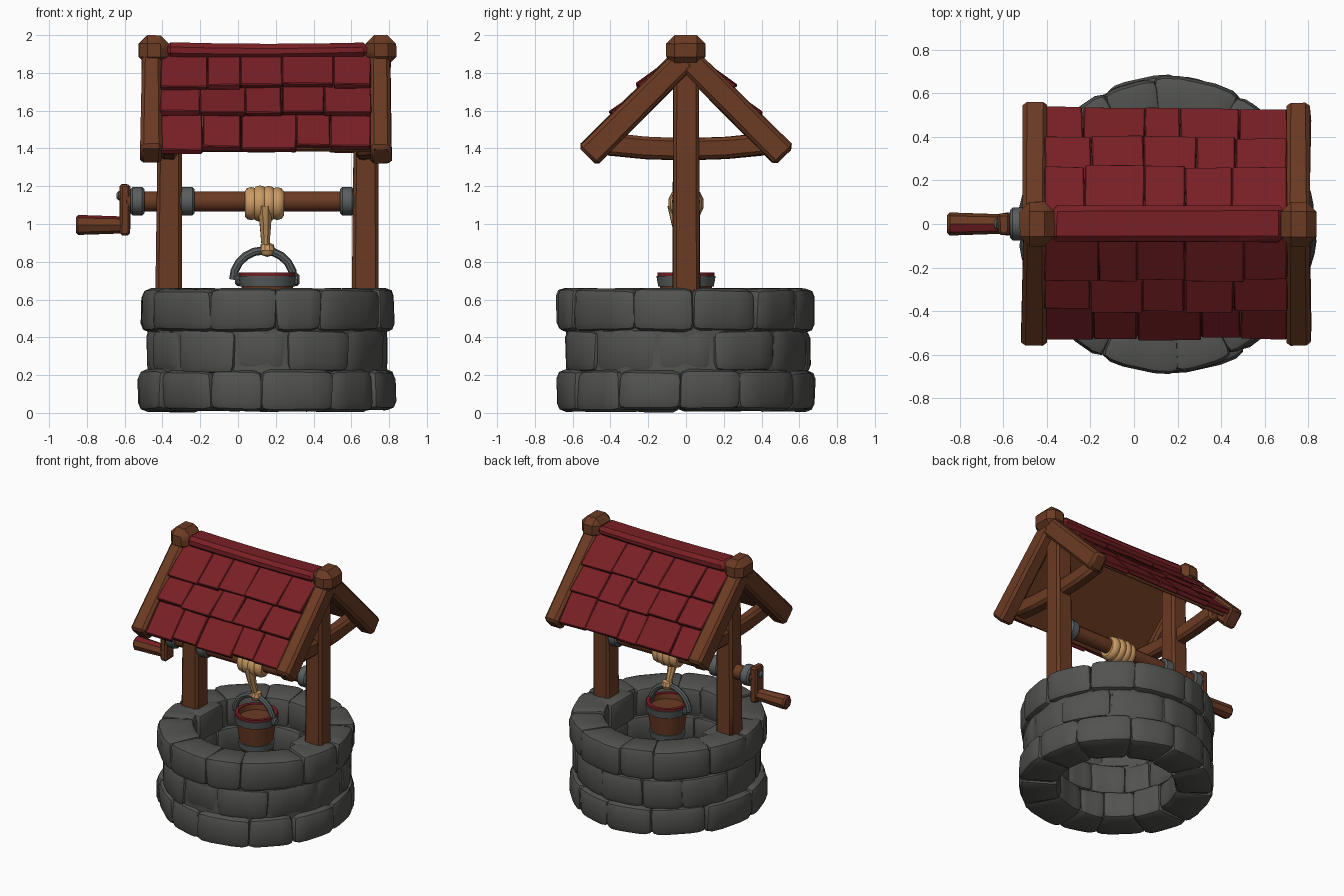
import bpy, bmesh, math, random
from mathutils import Vector, Matrix

if "Cube" in bpy.data.objects:
    bpy.data.objects.remove(bpy.data.objects["Cube"])

random.seed(4)
CX = 0.155          # centre of the stone ring
C = math.sqrt(0.5)  # 45 degree roof slope


def material(name, rgb):
    m = bpy.data.materials.new(name)
    m.diffuse_color = (*rgb, 1)
    m.use_nodes = True
    m.node_tree.nodes["Principled BSDF"].inputs["Base Color"].default_value = m.diffuse_color
    return m


STONE = material("grey stone", (0.085, 0.088, 0.081))
IRON = material("dull iron", (0.10, 0.113, 0.112))
WOOD = material("brown wood", (0.148, 0.044, 0.017))
RED = material("red shingle", (0.188, 0.014, 0.018))
ROPE = material("tan rope", (0.60, 0.33, 0.13))


def jit(a):
    return random.uniform(-a, a)


def finish(bm, name, mat):
    bmesh.ops.recalc_face_normals(bm, faces=bm.faces)
    me = bpy.data.meshes.new(name)
    bm.to_mesh(me)
    bm.free()
    ob = bpy.data.objects.new(name, me)
    bpy.context.collection.objects.link(ob)
    me.materials.append(mat)
    return ob


def block(size, bevel, segments=1, jitter=0.0):
    """Bevelled, slightly irregular box centred on the origin."""
    bm = bmesh.new()
    bmesh.ops.create_cube(bm, size=1)
    for v in bm.verts:
        v.co = Vector([v.co[i] * size[i] + jit(jitter) for i in range(3)])
    bmesh.ops.bevel(bm, geom=bm.edges[:], offset=bevel, segments=segments,
                    profile=0.5, affect='EDGES')
    return bm


def slice_axis(bm, axis, positions):
    normal = [0, 0, 0]
    normal[axis] = 1
    for p in positions:
        bmesh.ops.bisect_plane(bm, geom=bm.verts[:] + bm.edges[:] + bm.faces[:],
                               plane_co=[p * n for n in normal], plane_no=normal)


def beam(name, p0, p1, w, d, mat=WOOD, bevel=0.018, taper=1.0, sag=0.0, jitter=0.005):
    """Timber from p0 to p1; w is its width along x (or y for timbers along x)."""
    p0, p1 = Vector(p0), Vector(p1)
    length = (p1 - p0).length
    z = (p1 - p0).normalized()
    x = Vector((1, 0, 0)) if abs(z.x) < 0.5 else Vector((0, 1, 0))
    y = z.cross(x)
    bm = block((w, d, length), bevel, jitter=jitter)
    slice_axis(bm, 2, [-length / 4, 0, length / 4])
    for v in bm.verts:
        t = v.co.z / length + 0.5
        k = 1 + (taper - 1) * t
        v.co.x *= k
        v.co.y *= k
    bm.transform(Matrix.Translation((p0 + p1) / 2) @ Matrix((x, y, z)).transposed().to_4x4())
    for v in bm.verts:
        t = (v.co - p0).dot(z) / length
        v.co.z -= sag * 4 * t * (1 - t)
    return finish(bm, name, mat)


def lathe(name, profile, mat, origin, along_x=False, seg=16):
    """Spin a closed (radius, height) profile around z, or around x."""
    bm = bmesh.new()
    rings = []
    for i in range(seg):
        a = 2 * math.pi * i / seg
        rings.append([bm.verts.new((r * math.cos(a), r * math.sin(a), h)) for r, h in profile])
    n = len(profile)
    for i in range(seg):
        a, b = rings[i], rings[(i + 1) % seg]
        for j in range(n):
            bm.faces.new((a[j], b[j], b[(j + 1) % n], a[(j + 1) % n]))
    bmesh.ops.remove_doubles(bm, verts=bm.verts, dist=1e-4)
    if along_x:
        bm.transform(Matrix.Rotation(math.pi / 2, 4, 'Y'))
    bm.transform(Matrix.Translation(origin))
    return finish(bm, name, mat)


def rod(name, x0, x1, z, r, mat, r2=None, seg=12):
    r2 = r2 or r
    L = x1 - x0
    b = min(0.012, L / 4)
    prof = [(0, 0), (r - b, 0), (r, b), (r2, L - b), (r2 - b, L), (0, L)]
    return lathe(name, prof, mat, (x0, 0, z), True, seg)


def tube(name, points, radius, mat, widths=None):
    cu = bpy.data.curves.new(name, 'CURVE')
    cu.dimensions = '3D'
    cu.bevel_depth = radius
    cu.bevel_resolution = 2
    cu.use_fill_caps = True
    sp = cu.splines.new('POLY')
    sp.points.add(len(points) - 1)
    for i, (p, co) in enumerate(zip(sp.points, points)):
        p.co = (*co, 1)
        p.radius = widths[i] if widths else 1
    ob = bpy.data.objects.new(name, cu)
    bpy.context.collection.objects.link(ob)
    cu.materials.append(mat)
    return ob


# Stone ring: three courses of bent, rounded blocks around a solid core
lathe("wall_core", [(0.445, 0.03), (0.635, 0.03), (0.635, 0.62), (0.445, 0.62)],
      STONE, (CX, 0, 0), seg=24)
COURSES = [(0.01, 0.225, 0.69, 0.40), (0.21, 0.445, 0.662, 0.415), (0.43, 0.66, 0.687, 0.425)]
for c, (z0, z1, r_out, r_in) in enumerate(COURSES):
    count = 12
    edges = [2 * math.pi * (i + c * 0.5 + jit(0.17)) / count for i in range(count)]
    edges.append(edges[0] + 2 * math.pi)
    for i in range(count):
        a0, a1 = edges[i], edges[i + 1]
        ro = r_out + random.uniform(-0.022, 0.0)
        rm = (ro + r_in) / 2
        width = (a1 - a0) * rm
        bm = block((width + 0.02, ro - r_in, z1 - z0), 0.045, 2, 0.009)
        slice_axis(bm, 0, [-width / 5, width / 5])
        for v in bm.verts:
            a = (a0 + a1) / 2 + v.co.x / rm
            r = rm + v.co.y
            v.co = (CX + r * math.cos(a), r * math.sin(a),
                    min(max((z0 + z1) / 2 + v.co.z, 0), 0.66))
        finish(bm, f"wall_stone_{c}_{i}", STONE)

# Gable frames: footing stone, post, cap, two rafters and a bowed tie beam on each end
for side, post_x, frame_x, cap_x, inward in (("left", -0.367, -0.458, -0.445, 1),
                                             ("right", 0.672, 0.755, 0.757, -1)):
    foot = block((0.16, 0.28, 0.21), 0.03, 2, 0.006)
    foot.transform(Matrix.Translation((post_x + inward * 0.07, 0, 0.555)))
    finish(foot, side + "_post_footing", STONE)
    beam(side + "_post", (post_x, 0, 0.55), (post_x + 0.008, 0, 1.9), 0.138, 0.148, taper=0.88)
    beam(side + "_ridge_cap_block", (cap_x, 0, 1.84), (cap_x, 0, 2.0), 0.16, 0.205,
         bevel=0.045, jitter=0.003)
    for s, label in ((-1, "front"), (1, "back")):
        beam(f"{side}_{label}_rafter", (frame_x, 0, 1.88), (frame_x, s * 0.52, 1.36), 0.105, 0.132,
             taper=1.06)
    beam(side + "_tie_beam", (post_x, -0.43, 1.425), (post_x, 0.43, 1.425), 0.09, 0.115, sag=0.03)


# Roof: plank lining below overlapping shingles on both slopes
def slope_point(x, s, n, side):
    return Vector((x, side * (s + n) * C, 1.895 - s * C + n * C))


X0, X1 = -0.41, 0.705
ROWS = [(0.0, 0.305, 0.06), (0.26, 0.50, 0.052), (0.46, 0.72, 0.012)]
for side, label in ((-1, "front"), (1, "back")):
    bm = block((X1 - X0, 0.70, 0.03), 0.005)
    for v in bm.verts:
        v.co = slope_point(v.co.x + (X0 + X1) / 2, v.co.y + 0.35, v.co.z - 0.014, side)
    finish(bm, label + "_roof_lining", WOOD)
    for r, (s0, s1, lift) in enumerate(ROWS):
        cols = 5
        cuts = [X0] + [X0 + (X1 - X0) * (k + jit(0.22)) / cols for k in range(1, cols)] + [X1]
        for k in range(cols):
            end = s1 + jit(0.015)
            rise = lift + jit(0.008)
            bm = block((cuts[k + 1] - cuts[k] - 0.002, end - s0, 0.034), 0.005, 1, 0.004)
            mid = (cuts[k] + cuts[k + 1]) / 2
            for v in bm.verts:
                t = v.co.y / (end - s0) + 0.5
                v.co = slope_point(mid + v.co.x, v.co.y + (s0 + end) / 2,
                                   v.co.z + 0.015 + (rise - 0.015) * t, side)
            finish(bm, f"{label}_shingle_{r}_{k}", RED)
beam("ridge_board", (-0.38, 0, 1.922), (0.69, 0, 1.922), 0.165, 0.075, RED, 0.025, sag=0.008)

# Windlass: axle, iron collars, crank and handle with a red painted strip
AZ = 1.12
rod("axle", -0.60, 0.63, AZ, 0.053, WOOD)
for name, x0, x1 in (("outer_left_collar", -0.57, -0.495), ("inner_left_collar", -0.31, -0.23),
                     ("inner_right_collar", 0.54, 0.615)):
    rod(name, x0, x1, AZ, 0.075, IRON)
rod("crank_pin", -0.643, -0.60, 1.15, 0.025, IRON, seg=8)
beam("crank_arm", (-0.598, 0, 0.94), (-0.598, 0, 1.21), 0.056, 0.10, bevel=0.012, jitter=0.002)
handle = rod("crank_handle", -0.858, -0.60, 0.995, 0.053, WOOD, 0.045, seg=8)
handle.data.materials.append(RED)
for p in handle.data.polygons:
    if p.normal.z > 0.7 and p.normal.y < 0:
        p.material_index = 1

# Rope: fat windings, hanging length and knot
for i in range(4):
    r_mid = (0.058, 0.066, 0.064, 0.057)[i]
    ring = [(r_mid + 0.03 * math.cos(t * math.pi / 5), 0.036 * math.sin(t * math.pi / 5))
            for t in range(10)]
    lathe(f"rope_winding_{i}", ring, ROPE, (0.07 + 0.046 * i, 0, AZ - 0.012), True, 14)
tube("hanging_rope", [(0.14, -0.06, 1.10), (0.145, -0.045, 1.0), (0.145, -0.01, 0.91), (0.155, 0, 0.84)],
     0.027, ROPE, [1.5, 1.2, 0.9, 1.0])
lathe("rope_knot", [(0, -0.035), (0.03, -0.025), (0.042, 0), (0.035, 0.03), (0, 0.045)],
      ROPE, (0.155, 0, 0.86), seg=10)

# Bucket: staves, iron bands, red lip and bail handle
lathe("bucket_body", [(0, 0.47), (0.11, 0.47), (0.147, 0.735), (0.125, 0.735), (0.12, 0.70), (0, 0.70)],
      WOOD, (CX, 0, 0))
lathe("bucket_lip", [(0.125, 0.728), (0.15, 0.722), (0.15, 0.742), (0.125, 0.742)], RED, (CX, 0, 0))
lathe("bucket_top_band", [(0.13, 0.67), (0.147, 0.67), (0.157, 0.725), (0.13, 0.725)], IRON, (CX, 0, 0))
lathe("bucket_bottom_band", [(0.10, 0.485), (0.122, 0.485), (0.128, 0.53), (0.10, 0.53)], IRON, (CX, 0, 0))
bail = [(0.135 + 0.16 * math.cos(a), 0, 0.705 + 0.155 * math.sin(a))
        for a in [math.pi * k / 10 for k in range(11)]]
tube("bucket_handle", bail, 0.022, IRON)
for s in (-1, 1):
    rod(f"bucket_handle_stud_{'left' if s < 0 else 'right'}", CX + s * 0.15 - 0.02, CX + s * 0.15 + 0.02,
        0.705, 0.033, IRON, seg=8)

# Soft shading with crisp edges
bpy.ops.object.select_all(action='SELECT')
bpy.context.view_layer.objects.active = bpy.data.objects["wall_core"]
bpy.ops.object.convert(target='MESH')
bpy.ops.object.shade_smooth_by_angle(angle=math.radians(35))
